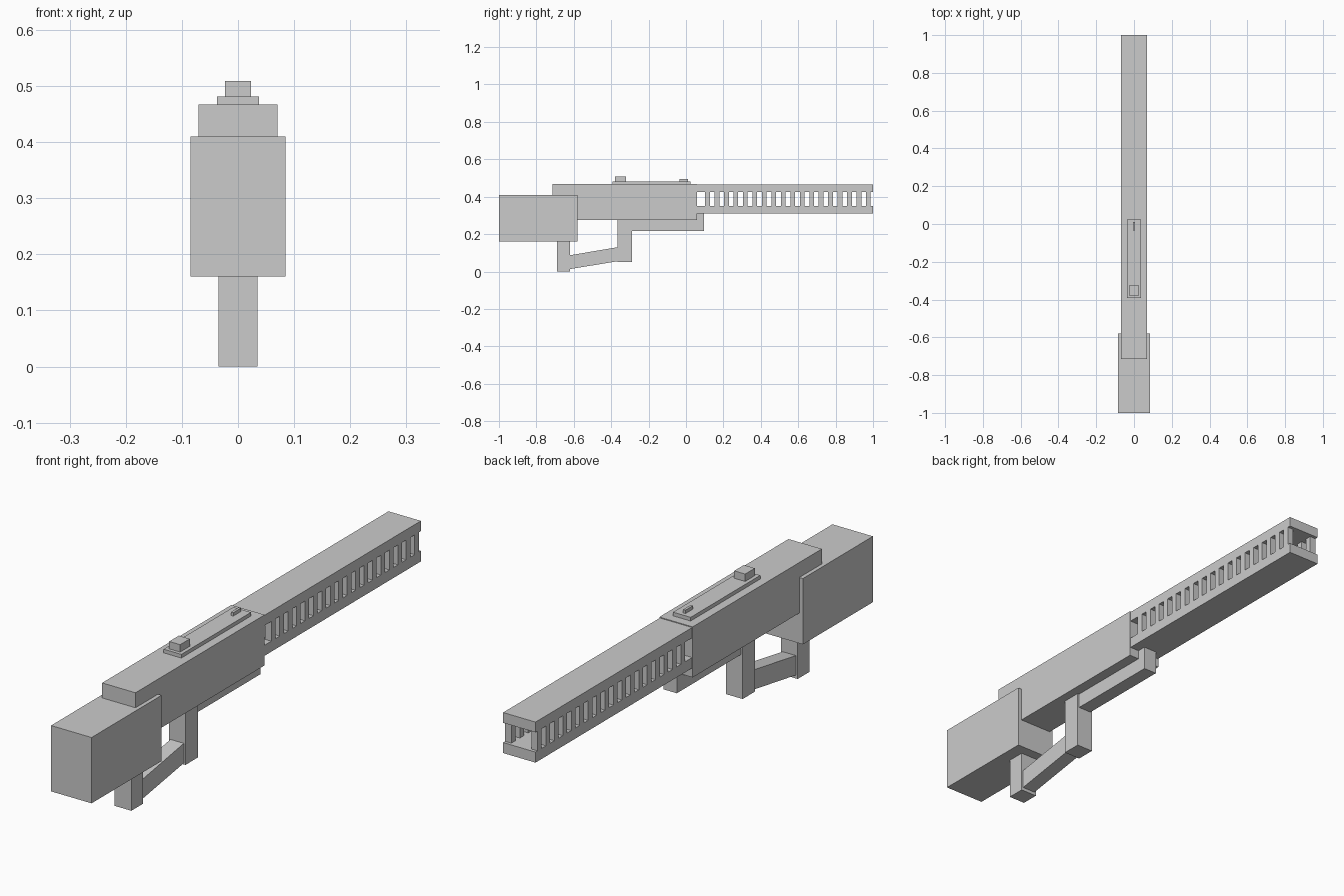
import bpy

if "Cube" in bpy.data.objects:
    bpy.data.objects.remove(bpy.data.objects["Cube"])


def prism(name, profile, half_x):
    """Extrude a (y, z) outline symmetrically across x."""
    n = len(profile)
    verts = [(x, y, z) for x in (-half_x, half_x) for y, z in profile]
    faces = [tuple(range(n))[::-1], tuple(range(n, 2 * n))]
    faces += [(i, (i + 1) % n, (i + 1) % n + n, i + n) for i in range(n)]
    mesh = bpy.data.meshes.new(name)
    mesh.from_pydata(verts, [], faces)
    obj = bpy.data.objects.new(name, mesh)
    bpy.context.collection.objects.link(obj)
    return obj


def box(name, half_x, y0, y1, z0, z1):
    return prism(name, [(y0, z0), (y1, z0), (y1, z1), (y0, z1)], half_x)


# Main body
box("stock", 0.085, -1.0, -0.58, 0.16, 0.41)
box("receiver", 0.07, -0.715, 0.06, 0.275, 0.467)

# Barrel shroud: two plates joined by rows of posts on both sides
box("shroud_top", 0.068, 0.06, 1.0, 0.425, 0.464)
box("shroud_bottom", 0.068, 0.06, 1.0, 0.31, 0.35)
for i in range(18):
    y = 0.115 + i * 0.0506
    for side in (-1, 1):
        post = box("shroud_post", 0.013, y - 0.0125, y + 0.0125, 0.35, 0.425)
        post.location.x = side * 0.055

# Underside: front grip, rail, rear post and diagonal strut
prism("lower_rail", [(-0.30, 0.217), (0.095, 0.217), (0.095, 0.31),
                     (0.06, 0.31), (0.06, 0.275), (-0.30, 0.275)], 0.028)
box("front_grip", 0.035, -0.365, -0.29, 0.05, 0.275)
box("rear_post", 0.035, -0.69, -0.62, 0.0, 0.16)
prism("diagonal_strut", [(-0.62, 0.013), (-0.365, 0.055),
                         (-0.365, 0.13), (-0.62, 0.087)], 0.028)

# Sight rail
box("sight_plate", 0.037, -0.393, 0.025, 0.467, 0.481)
box("rear_sight", 0.023, -0.38, -0.322, 0.481, 0.509)
box("front_sight", 0.005, -0.035, 0.01, 0.481, 0.494)
